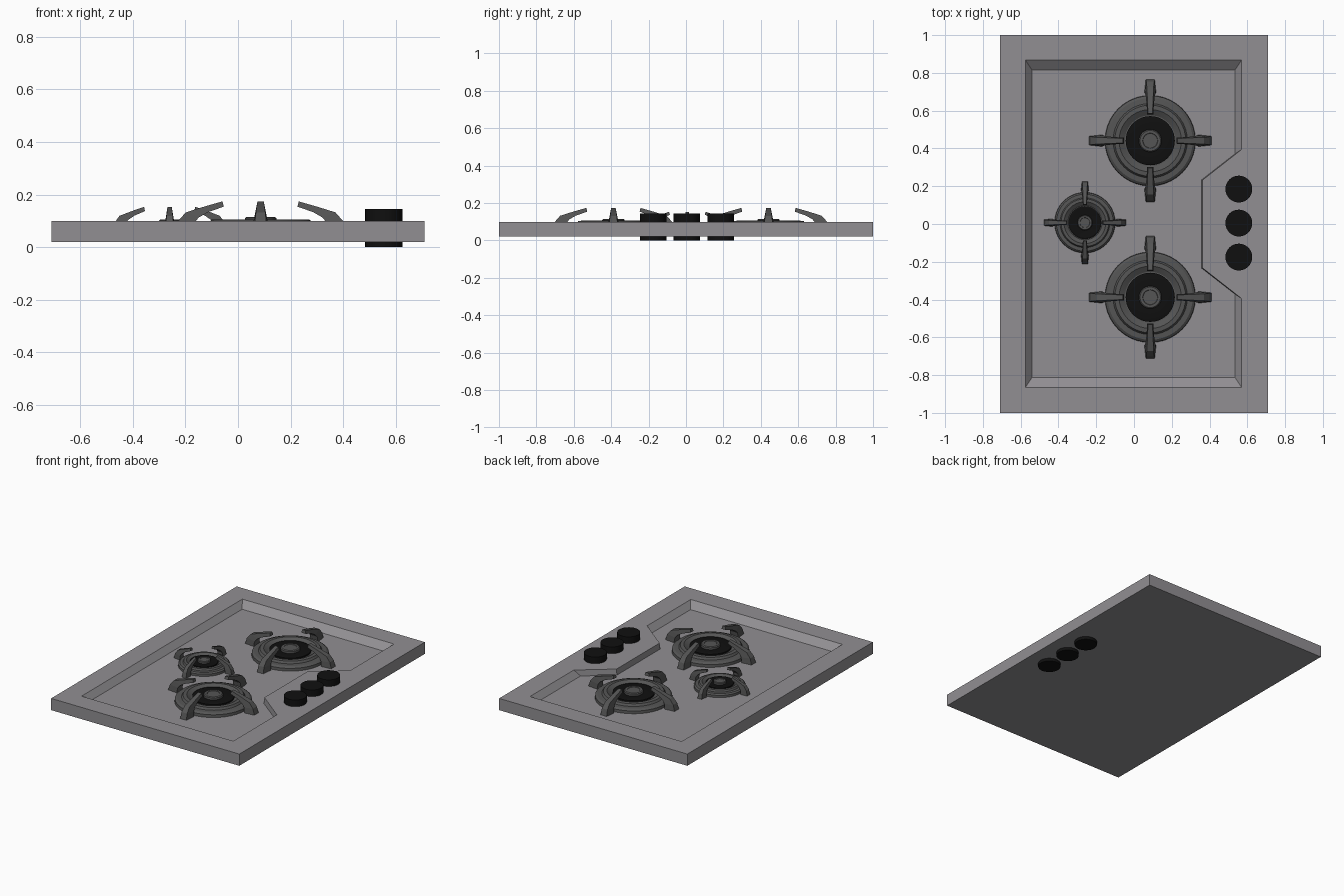
import bpy, bmesh, math
from mathutils import Vector, Matrix

if "Cube" in bpy.data.objects:
    bpy.data.objects.remove(bpy.data.objects["Cube"])


def material(name, rgb):
    m = bpy.data.materials.new(name)
    m.diffuse_color = (*rgb, 1)
    m.use_nodes = True
    m.node_tree.nodes["Principled BSDF"].inputs["Base Color"].default_value = m.diffuse_color
    return m


STEEL = material("brushed_steel", (0.285, 0.275, 0.29))
IRON = material("cast_iron", (0.09, 0.09, 0.09))
BLACK = material("black", (0.005, 0.005, 0.005))


def finish(bm, name, mat, smooth=None):
    bmesh.ops.recalc_face_normals(bm, faces=bm.faces)
    me = bpy.data.meshes.new(name)
    bm.to_mesh(me)
    bm.free()
    me.materials.append(mat)
    ob = bpy.data.objects.new(name, me)
    bpy.context.collection.objects.link(ob)
    if smooth:
        bpy.ops.object.select_all(action='DESELECT')
        ob.select_set(True)
        bpy.context.view_layer.objects.active = ob
        bpy.ops.object.shade_smooth_by_angle(angle=math.radians(smooth))
    return ob


def bridge(bm, a, b):
    n = len(a)
    for i in range(n):
        bm.faces.new((a[i], a[(i + 1) % n], b[(i + 1) % n], b[i]))


def lathe(name, profile, mat, place, n=40):
    """Revolve an (r, z) profile, capping both ends."""
    bm = bmesh.new()
    rings = [[bm.verts.new(place @ Vector((r * math.cos(2 * math.pi * i / n),
                                           r * math.sin(2 * math.pi * i / n), z)))
              for i in range(n)] for r, z in profile]
    for a, b in zip(rings, rings[1:]):
        bridge(bm, a, b)
    bm.faces.new(rings[0])
    bm.faces.new(rings[-1])
    return finish(bm, name, mat, 30)


# Hob plate with a tapered recess, notched beside the knobs
FLOOR = 0.06
bm = bmesh.new()


def loop(points, z):
    return [bm.verts.new((x, y, z)) for x, y in points]


rect = [(-0.71, -1), (0.71, -1), (0.71, 1), (-0.71, 1)]
rim_pts = [(-0.575, -0.865), (0.57, -0.865), (0.57, -0.395), (0.362, -0.232),
           (0.362, 0.232), (0.57, 0.395), (0.57, 0.868), (-0.575, 0.868)]
floor_pts = [(-0.54, -0.813), (0.535, -0.813), (0.535, -0.372), (0.358, -0.234),
             (0.358, 0.234), (0.535, 0.372), (0.535, 0.816), (-0.54, 0.816)]
bottom, top = loop(rect, 0.02), loop(rect, 0.10)
rim, floor = loop(rim_pts, 0.10), loop(floor_pts, FLOOR)
bridge(bm, bottom, top)
bridge(bm, rim, floor)
bm.faces.new(bottom)
bm.faces.new(floor)
edges = [bm.edges.get((l[i], l[(i + 1) % len(l)])) for l in (top, rim) for i in range(len(l))]
bmesh.ops.triangle_fill(bm, edges=edges, use_beauty=True)
finish(bm, "hob_plate", STEEL)

# Control knobs, running through the plate
for i, y in enumerate((-0.175, 0.005, 0.185)):
    lathe(f"knob_{i + 1}", [(0.071, 0), (0.071, 0.145)], BLACK,
          Matrix.Translation((0.555, y, 0)), 32)

# Pan support arm sections: outer (r, z), inner (r, z), half width
ARM = [((0.325, 0), (0.255, 0), 0.031),
       ((0.313, 0.04), (0.25, 0.035), 0.028),
       ((0.285, 0.072), (0.235, 0.053), 0.024),
       ((0.215, 0.094), (0.20, 0.073), 0.020),
       ((0.145, 0.114), (0.14, 0.094), 0.016)]


def support_arm(name, place):
    bm = bmesh.new()
    rings = []
    for (ro, zo), (ri, zi), w in ARM:
        pts = [(ro, -w * 0.75, zo), (ro, w * 0.75, zo), (ri, w, zi), (ri, -w, zi)]
        rings.append([bm.verts.new(place @ Vector(p)) for p in pts])
    for a, b in zip(rings, rings[1:]):
        bridge(bm, a, b)
    bm.faces.new(rings[0])
    bm.faces.new(rings[-1])
    finish(bm, name, IRON)


# Burners: ring, black flame crown, cap and four arms
def burner(name, x, y, s, sz):
    place = Matrix.Translation((x, y, FLOOR)) @ Matrix.Diagonal((s, s, sz, 1))
    lathe(name + "_ring", [(0.24, 0), (0.238, 0.018), (0.225, 0.028), (0.197, 0.03),
                           (0.188, 0.044), (0.165, 0.046), (0.135, 0.028)], IRON, place)
    lathe(name + "_crown", [(0.13, 0.02), (0.13, 0.038), (0.12, 0.042), (0.06, 0.036)],
          BLACK, place)
    lathe(name + "_cap", [(0.06, 0.03), (0.06, 0.05), (0.054, 0.055), (0.04, 0.055),
                          (0.038, 0.052)], IRON, place)
    for k in range(4):
        support_arm(f"{name}_arm_{k + 1}", place @ Matrix.Rotation(k * math.pi / 2, 4, 'Z'))


burner("back_burner", 0.086, 0.441, 1, 1)
burner("front_burner", 0.086, -0.388, 1, 1)
burner("small_burner", -0.26, 0.007, 0.67, 0.82)
